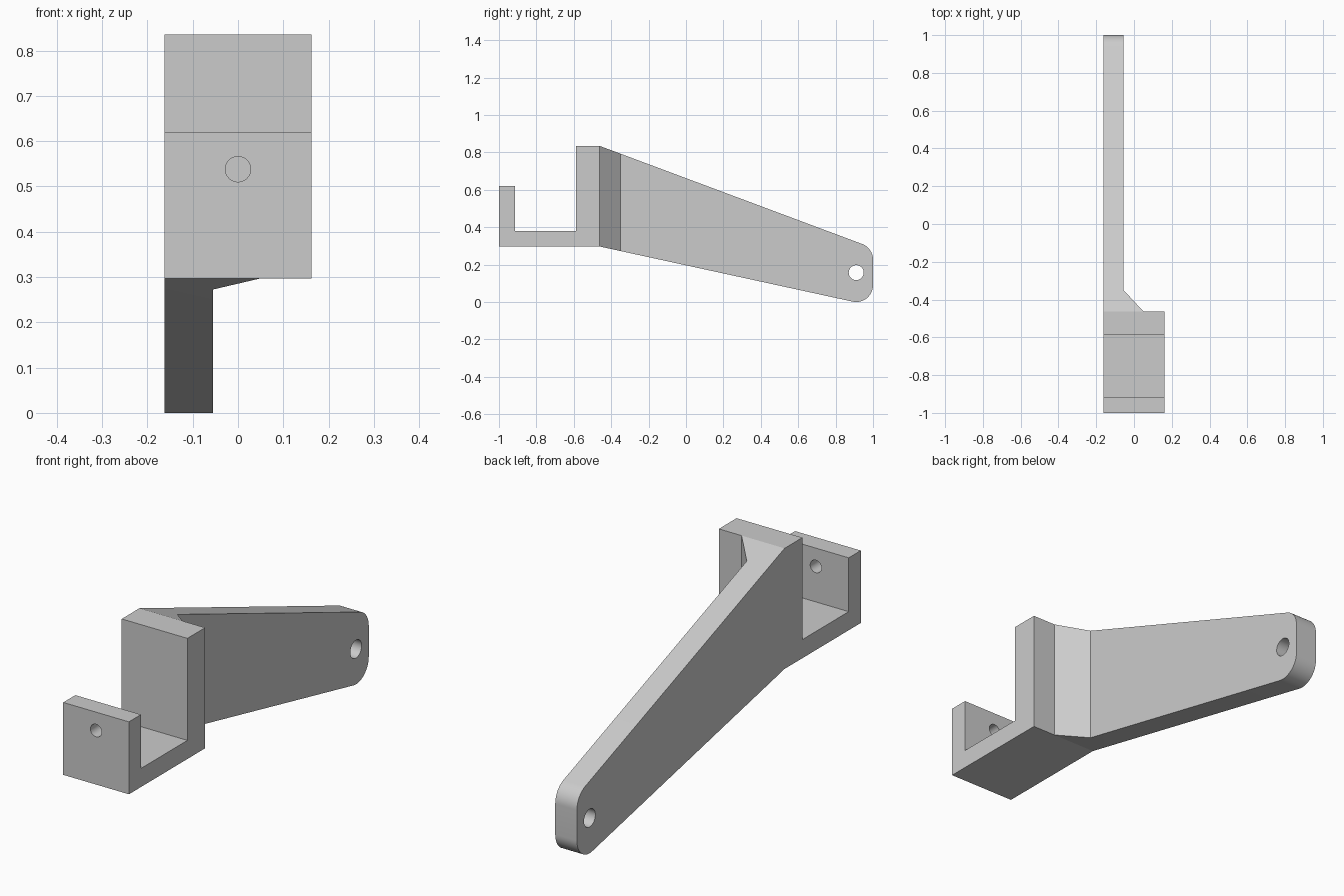
import bpy
import bmesh
from math import cos, sin, radians
from mathutils import Vector, Matrix

cube = bpy.data.objects.get("Cube")
if cube:
    bpy.data.objects.remove(cube, do_unlink=True)

grey = bpy.data.materials.new("plain grey")
grey.use_nodes = True
colour = (0.6, 0.6, 0.6, 1)
grey.diffuse_color = colour
grey.node_tree.nodes["Principled BSDF"].inputs["Base Color"].default_value = colour


def make_object(name, bm):
    bmesh.ops.recalc_face_normals(bm, faces=bm.faces)
    mesh = bpy.data.meshes.new(name)
    bm.to_mesh(mesh)
    bm.free()
    mesh.materials.append(grey)
    obj = bpy.data.objects.new(name, mesh)
    bpy.context.collection.objects.link(obj)
    return obj


def prism(name, points, offset):
    """Extrude a closed outline along an offset."""
    bm = bmesh.new()
    face = bm.faces.new([bm.verts.new(p) for p in points])
    side = bmesh.ops.extrude_face_region(bm, geom=[face])["geom"]
    moved = [g for g in side if isinstance(g, bmesh.types.BMVert)]
    bmesh.ops.translate(bm, verts=moved, vec=Vector(offset))
    return make_object(name, bm)


def cylinder(name, radius, depth, centre, axis):
    bm = bmesh.new()
    turn = Matrix.Rotation(radians(90), 4, axis)
    bmesh.ops.create_cone(bm, cap_ends=True, segments=40, radius1=radius,
                          radius2=radius, depth=depth,
                          matrix=Matrix.Translation(centre) @ turn)
    return make_object(name, bm)


def cut(target, tool, operation):
    mod = target.modifiers.new(operation.lower(), "BOOLEAN")
    mod.operation = operation
    mod.solver = "EXACT"
    mod.object = tool
    bpy.ops.object.select_all(action="DESELECT")
    bpy.context.view_layer.objects.active = target
    target.select_set(True)
    bpy.ops.object.modifier_apply(modifier=mod.name)
    bpy.data.objects.remove(tool, do_unlink=True)


def arc(y, z, radius, start, end, steps=14):
    angles = [radians(start + (end - start) * i / steps) for i in range(steps + 1)]
    return [(y + radius * cos(a), z + radius * sin(a)) for a in angles]


# Side outline: hooked channel, upright plate and tapering arm with rounded end
outline = [(-1, 0.297), (-1, 0.62), (-0.915, 0.62), (-0.915, 0.38),
           (-0.588, 0.38), (-0.588, 0.835), (-0.463, 0.835)]
outline += arc(0.91, 0.226, 0.09, 69.5, 0)
outline += arc(0.91, 0.09, 0.09, 0, -102)
outline += [(-0.463, 0.297)]
bracket = prism("bracket", [(-0.25, y, z) for y, z in outline], (0.5, 0, 0))

# Plan outline: wide channel, sloped gusset and thin arm flush with one side
plan = [(-0.162, -1.1), (0.162, -1.1), (0.162, -0.463), (0.05, -0.463),
        (-0.055, -0.35), (-0.055, 1.1), (-0.162, 1.1)]
cut(bracket, prism("plan_cutter", [(x, y, -0.2) for x, y in plan], (0, 0, 1.4)),
    "INTERSECT")

# Screw hole in the front lip and pivot hole at the arm tip
cut(bracket, cylinder("lip_hole", 0.028, 0.2, (0, -0.96, 0.538), "X"), "DIFFERENCE")
cut(bracket, cylinder("pivot_hole", 0.04, 0.4, (-0.11, 0.91, 0.157), "Y"), "DIFFERENCE")

# Smooth the rounded end and the holes, keep other edges sharp
bpy.ops.object.select_all(action="DESELECT")
bracket.select_set(True)
bpy.context.view_layer.objects.active = bracket
bpy.ops.object.shade_smooth_by_angle(angle=radians(11))
